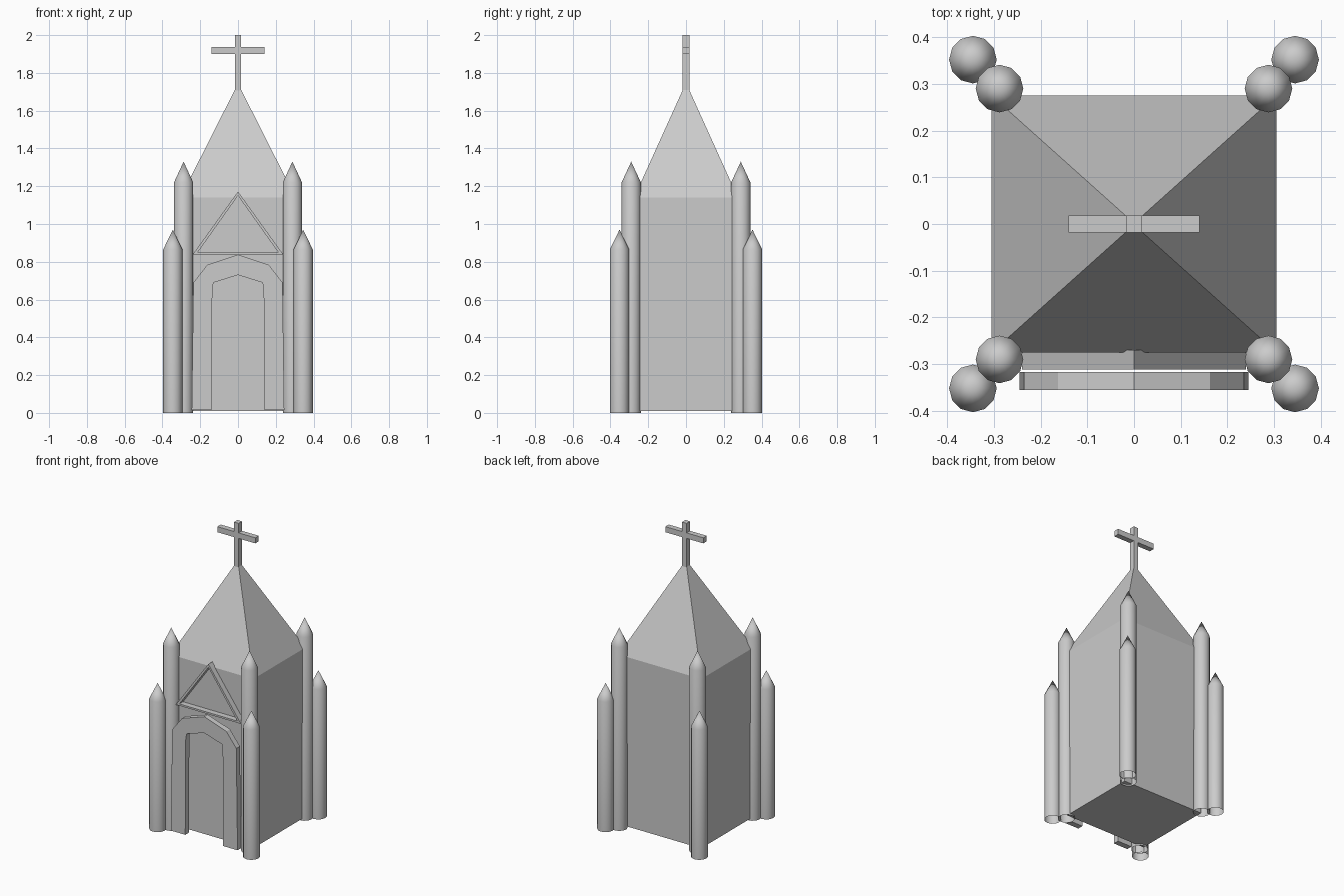
import bpy, bmesh, math

if "Cube" in bpy.data.objects:
    bpy.data.objects.remove(bpy.data.objects["Cube"])


def finish(name, bm):
    bmesh.ops.recalc_face_normals(bm, faces=bm.faces)
    me = bpy.data.meshes.new(name)
    bm.to_mesh(me)
    bm.free()
    ob = bpy.data.objects.new(name, me)
    bpy.context.collection.objects.link(ob)
    return ob


def loft(name, rings, cap_bottom=True, cap_top=True):
    """Skin a stack of equally sized point rings."""
    bm = bmesh.new()
    rows = [[bm.verts.new(p) for p in ring] for ring in rings]
    n = len(rows[0])
    for a, b in zip(rows, rows[1:]):
        for i in range(n):
            j = (i + 1) % n
            bm.faces.new((a[i], a[j], b[j], b[i]))
    if cap_bottom:
        bm.faces.new(rows[0])
    if cap_top:
        bm.faces.new(rows[-1])
    return finish(name, bm)


def rect(hx, hy, z):
    return [(-hx, -hy, z), (hx, -hy, z), (hx, hy, z), (-hx, hy, z)]


def frame(name, outer, inner, y0, y1, closed):
    """Band between two x-z outlines, given depth along y."""
    bm = bmesh.new()
    secs = [[bm.verts.new(p) for p in ((o[0], y0, o[1]), (i[0], y0, i[1]),
                                       (i[0], y1, i[1]), (o[0], y1, o[1]))]
            for o, i in zip(outer, inner)]
    pairs = list(zip(secs, secs[1:]))
    if closed:
        pairs.append((secs[-1], secs[0]))
    else:
        bm.faces.new(secs[0])
        bm.faces.new(secs[-1])
    for a, b in pairs:
        for k in range(4):
            m = (k + 1) % 4
            bm.faces.new((a[k], a[m], b[m], b[k]))
    return finish(name, bm)


# Walls and pyramid roof
loft("walls_and_roof", [rect(0.30, 0.27, 0.01), rect(0.305, 0.275, 1.14),
                        rect(0.017, 0.017, 1.71)])

# Cross on the roof tip
loft("cross_post", [rect(0.017, 0.018, 1.70), rect(0.017, 0.018, 2.0)])
loft("cross_arm", [rect(0.14, 0.018, 1.90), rect(0.14, 0.018, 1.937)])


# Pointed corner pillars, open underneath
def pillar(name, x, y, shoulder, tip, r=0.051, n=12):
    bm = bmesh.new()
    ring = [(x + r * math.cos(2 * math.pi * i / n), y + r * math.sin(2 * math.pi * i / n))
            for i in range(n)]
    low = [bm.verts.new((*p, 0)) for p in ring]
    top = [bm.verts.new((*p, shoulder)) for p in ring]
    peak = bm.verts.new((x, y, tip))
    for i in range(n):
        j = (i + 1) % n
        bm.faces.new((low[i], low[j], top[j], top[i]))
        bm.faces.new((top[i], top[j], peak))
    ob = finish(name, bm)
    bpy.ops.object.select_all(action='DESELECT')
    ob.select_set(True)
    bpy.context.view_layer.objects.active = ob
    bpy.ops.object.shade_smooth_by_angle(angle=math.radians(40))


for sx, side in ((-1, "left"), (1, "right")):
    for sy, end in ((-1, "front"), (1, "back")):
        pillar(f"tall_pillar_{end}_{side}", sx * 0.288, sy * 0.29, 1.22, 1.33)
        pillar(f"short_pillar_{end}_{side}", sx * 0.345, sy * 0.352, 0.865, 0.97)

# Triangular gable frame above the door
frame("gable_frame", [(-0.24, 0.838), (0.24, 0.838), (0, 1.172)],
      [(-0.213, 0.85), (0.213, 0.85), (0, 1.15)], -0.312, -0.27, True)

# Pointed door arch standing just in front of the wall
half_outer = [(-0.245, 0.015), (-0.236, 0.69), (-0.163, 0.784)]
half_inner = [(-0.14, 0.015), (-0.136, 0.66), (-0.129, 0.69)]


def mirrored(half, peak):
    return half + [peak] + [(-x, z) for x, z in reversed(half)]


frame("door_arch", mirrored(half_outer, (0, 0.838)), mirrored(half_inner, (0, 0.73)),
      -0.355, -0.317, False)
